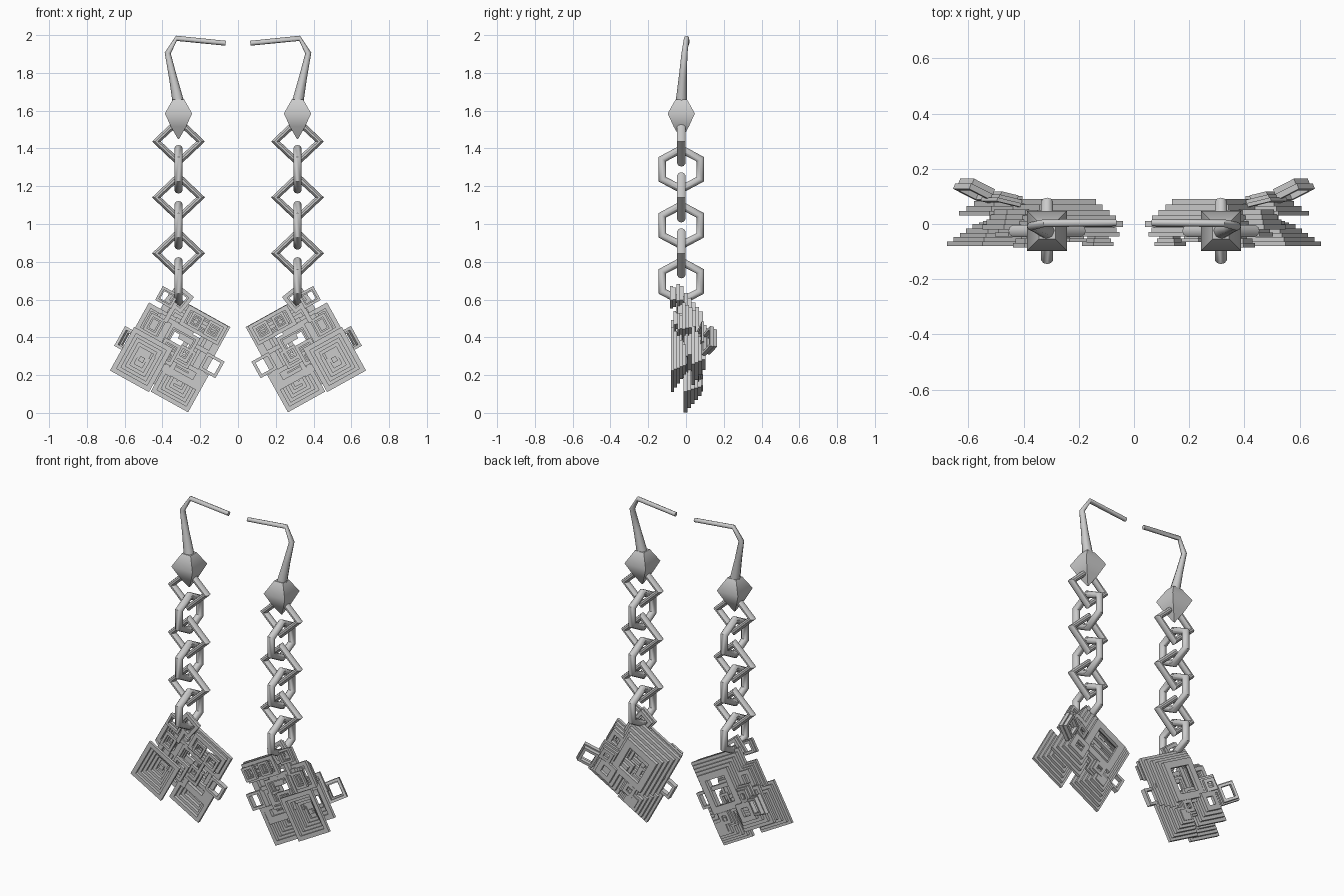
import bpy, bmesh, math
from mathutils import Vector, Matrix

if "Cube" in bpy.data.objects:
    bpy.data.objects.remove(bpy.data.objects["Cube"])

CX, CY = 0.315, -0.025                       # chain axis of the right-hand earring
PEND = Matrix.Translation((0.32, 0, 0.352)) @ Matrix.Rotation(math.radians(-29), 4, 'Y')


def finish(name, bm, smooth=None):
    """Turn a bmesh into an object mirrored to the other earring."""
    bmesh.ops.recalc_face_normals(bm, faces=bm.faces)
    me = bpy.data.meshes.new(name)
    bm.to_mesh(me)
    bm.free()
    ob = bpy.data.objects.new(name, me)
    bpy.context.collection.objects.link(ob)
    m = ob.modifiers.new("mirror", 'MIRROR')
    m.use_mirror_merge = False
    if smooth:
        bpy.ops.object.select_all(action='DESELECT')
        ob.select_set(True)
        bpy.context.view_layer.objects.active = ob
        bpy.ops.object.shade_smooth_by_angle(angle=math.radians(smooth))
    return ob


def skin(bm, rings, closed=False):
    """Join successive rings of points into a tube."""
    vs = [[bm.verts.new(p) for p in r] for r in rings]
    n, k = len(vs), len(vs[0])
    for i in range(n if closed else n - 1):
        a, b = vs[i], vs[(i + 1) % n]
        for j in range(k):
            bm.faces.new((a[j], a[(j + 1) % k], b[(j + 1) % k], b[j]))
    if not closed:
        bm.faces.new(vs[0])
        bm.faces.new(vs[-1])


def link(name, z, sides, width, height, r, axis):
    bm = bmesh.new()
    rings = []
    for i in range(sides):
        a = math.tau * i / sides + math.pi / 2
        ring = []
        for j in range(10):
            t = math.tau * j / 10
            rad = r * math.cos(t)
            s, h = (width + rad) * math.cos(a), (height + rad) * math.sin(a)
            d = r * math.sin(t)
            ring.append((CX + s, CY + d, z + h) if axis == 'x' else (CX + d, CY + s, z + h))
        rings.append(ring)
    skin(bm, rings, True)
    finish(name, bm, 40)


def ring_box(bm, u, v, hu, hv, y0, y1, bar, mat):
    """Rectangular frame with thickness; bar=0 gives a solid slab."""
    def rect(a, b, y):
        return [mat @ Vector((u + p * a, y, v + q * b))
                for p, q in ((-1, -1), (1, -1), (1, 1), (-1, 1))]
    if bar:
        iu, iv = hu - bar, hv - bar
        skin(bm, [rect(hu, hv, y0), rect(hu, hv, y1), rect(iu, iv, y1), rect(iu, iv, y0)], True)
    else:
        skin(bm, [rect(hu, hv, y0), rect(hu, hv, y1)])


def frames(name, u, v, hu, hv, y0, dy, n=1, step=0.02, bar=0.02, spin=0, tilt=0, core=False):
    """Nest of n square frames stepping inward along y."""
    pivot = Vector((u, y0, v))
    mat = (PEND @ Matrix.Translation(pivot) @ Matrix.Rotation(math.radians(spin), 4, 'Y')
           @ Matrix.Rotation(math.radians(tilt), 4, 'Z') @ Matrix.Translation(-pivot))
    bm = bmesh.new()
    for i in range(n):
        ring_box(bm, u, v, hu - i * step, hv - i * step, y0 + i * dy, y0 + (i + 1) * dy, bar, mat)
    if core:                                 # floor plate with a small block
        y = y0 + n * dy
        ring_box(bm, u, v, hu - n * step, hv - n * step, y - 0.004, y + 0.006, 0, mat)
        ring_box(bm, u, v, 0.014, 0.014, y - 0.02, y, 0, mat)
    finish(name, bm)


# Ear hook: tapered bent wire
path = [((CX, CY, 1.64), .031), ((.345, -.017, 1.78), .021), ((.372, -.008, 1.905), .016),
        ((.326, .003, 1.983), .014), ((.065, .005, 1.957), .013)]
pts = [Vector(p) for p, _ in path]
rings = []
for i, (p, r) in enumerate(path):
    d = (pts[min(i + 1, 4)] - pts[max(i - 1, 0)]).normalized()
    side = Vector((0, 1, 0))
    other = d.cross(side).normalized()
    rings.append([pts[i] + r * (math.cos(t) * side + math.sin(t) * other)
                  for t in (math.tau * j / 8 for j in range(8))])
bm = bmesh.new()
skin(bm, rings)
finish("ear_hook", bm, 50)

# Four-sided bead
bm = bmesh.new()
skin(bm, [[(CX + sx * h, CY + sy * h, z) for sx, sy in ((-1, -1), (1, -1), (1, 1), (-1, 1))]
          for h, z in ((.003, 1.45), (.04, 1.515), (.072, 1.585), (.03, 1.66))])
finish("bead", bm, 60)

# Chain: diamonds facing front alternate with hexagons facing sideways
for i in range(3):
    link(f"diamond_link_{i}", 1.437 - .296 * i, 4, .117, .11, .023, 'x')
    link(f"hexagon_link_{i}", 1.29 - .297 * i, 6, .116, .106, .023, 'y')

# Pendant: large stepped frame receding to the back
frames("main_frame", -.01, .035, .185, .19, -.01, .02, 5, .018, .04)
# Hanging loop for the chain
frames("hanging_loop", .115, .225, .056, .056, -.05, .018, 2, .008, .02, spin=-10)
# Front square funnel and the frame stack behind it
frames("front_funnel", .133, -.153, .118, .132, -.08, .016, 5, .017, .026, core=True)
frames("rear_stack", .115, -.12, .115, .115, .03, .018, 4, .02, .03)
# Lower square funnel
frames("lower_funnel", -.105, -.165, .113, .113, -.012, .019, 5, .016, .024, core=True)
# Upper front cluster
frames("upper_panel", -.065, .165, .118, .058, -.045, .016, 3, .008, .022)
frames("upper_small_left", -.125, .165, .042, .042, -.08, .014, 3, .007, .016)
frames("upper_small_right", -.02, .165, .035, .04, -.065, .013, 3, .006, .014)
# Right shoulder cluster
frames("shoulder_frame", .17, .05, .075, .08, -.02, .018, 4, .01, .024)
frames("shoulder_inset", .165, .04, .04, .05, -.045, .014, 3, .008, .016)
frames("shoulder_bracket", .175, .2, .048, .042, -.085, .016, 2, .006, .014)
# Middle lattice
frames("middle_frame", .0, .02, .085, .075, -.035, .014, 3, .008, .018)
frames("middle_small", .03, -.05, .05, .06, -.055, .016, 3, .007, .018)
frames("middle_corner", -.06, -.03, .045, .05, -.03, .016, 3, .007, .016)
# Side loops
frames("side_loop", -.205, .0, .052, .05, -.025, .028, 1, 0, .016)
frames("tilted_loop", .245, -.1, .055, .06, .105, .022, 2, .008, .016, tilt=24)
# Lattice bars tying the clusters together
bm = bmesh.new()
for u, v, hu, hv, y in ((.06, .1, .1, .012, -.02), (-.03, -.06, .013, .1, .0),
                        (.09, .0, .013, .13, -.01), (-.08, .05, .1, .012, .01),
                        (.06, -.11, .09, .013, .03), (-.13, .03, .012, .13, .02),
                        (.12, .16, .012, .08, -.03)):
    ring_box(bm, u, v, hu, hv, y - .014, y + .014, 0, PEND)
finish("lattice_bars", bm)
# Rear square stacks
frames("rear_small_stack", .16, -.03, .06, .06, .07, .014, 3, .012, .02, tilt=12)
frames("rear_low_stack", -.06, -.12, .06, .06, .06, .01, 3, .012, .02)
